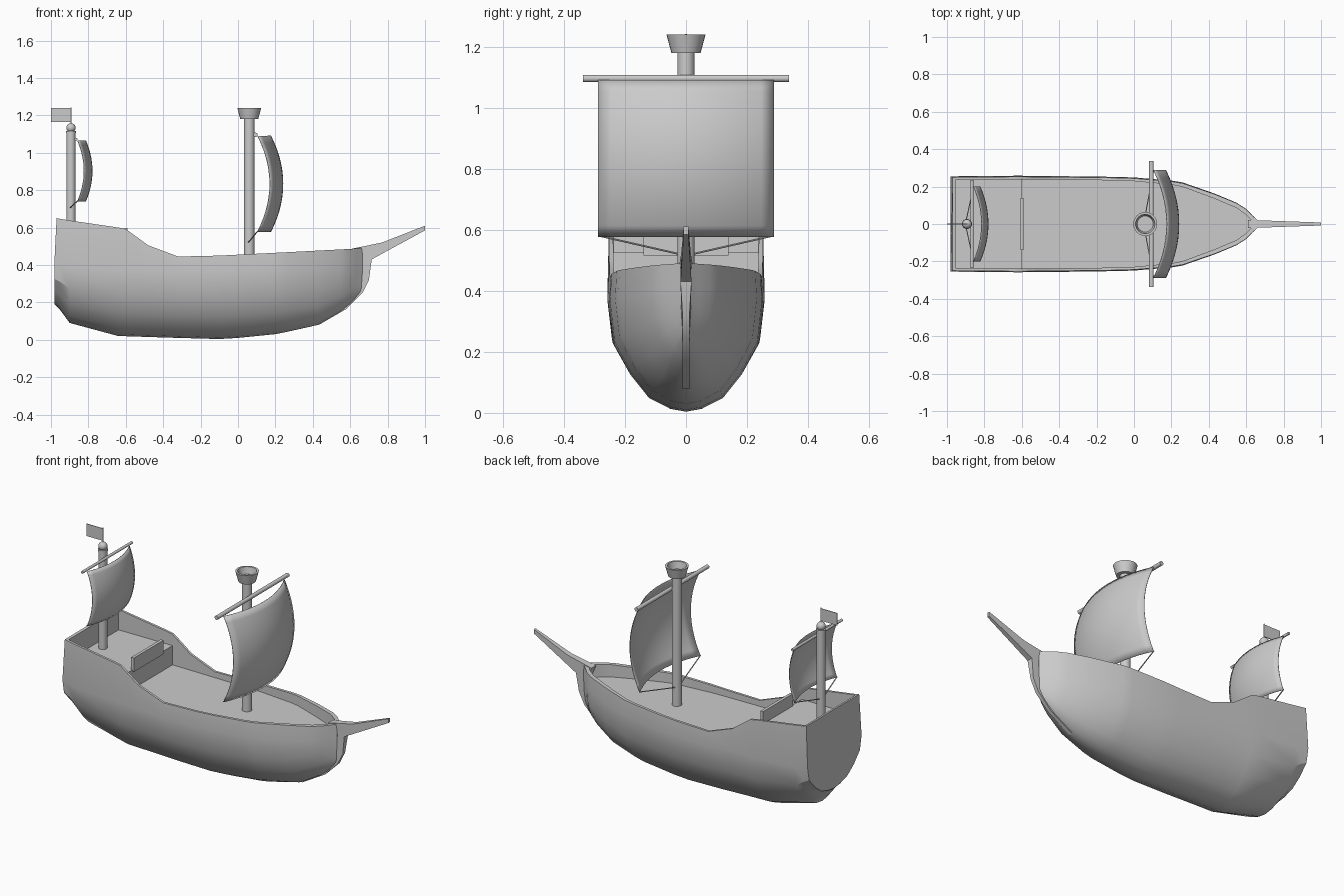
import bpy, bmesh, math
from mathutils import Vector

if "Cube" in bpy.data.objects:
    bpy.data.objects.remove(bpy.data.objects["Cube"])


def finish(name, bm):
    bmesh.ops.recalc_face_normals(bm, faces=bm.faces)
    me = bpy.data.meshes.new(name)
    bm.to_mesh(me)
    bm.free()
    ob = bpy.data.objects.new(name, me)
    bpy.context.collection.objects.link(ob)
    return ob


def rod(name, a, b, r1, r2=None, n=20):
    a, b = Vector(a), Vector(b)
    d = b - a
    bm = bmesh.new()
    bmesh.ops.create_cone(bm, cap_ends=True, segments=n, radius1=r1,
                          radius2=r1 if r2 is None else r2, depth=d.length)
    bm.transform(d.to_track_quat('Z', 'Y').to_matrix().to_4x4())
    bmesh.ops.translate(bm, verts=bm.verts, vec=(a + b) / 2)
    return finish(name, bm)


def box(name, lo, hi):
    lo, hi = Vector(lo), Vector(hi)
    bm = bmesh.new()
    bmesh.ops.create_cube(bm, size=1)
    bmesh.ops.scale(bm, verts=bm.verts, vec=hi - lo)
    bmesh.ops.translate(bm, verts=bm.verts, vec=(lo + hi) / 2)
    return finish(name, bm)


def lathe(name, profile, x, n=24):
    bm = bmesh.new()
    vs = [bm.verts.new((r, 0, z)) for r, z in profile]
    es = [bm.edges.new(p) for p in zip(vs, vs[1:])]
    bmesh.ops.spin(bm, geom=vs + es, cent=(0, 0, 0), axis=(0, 0, 1),
                   angle=math.tau, steps=n, use_duplicate=False)
    bmesh.ops.remove_doubles(bm, verts=bm.verts, dist=1e-5)
    bmesh.ops.translate(bm, verts=bm.verts, vec=(x, 0, 0))
    return finish(name, bm)


# Hull, bulwarks and decks lofted in one: x, keel z, rail z, half beam, wall, deck z
MAIN, AFT = 0.41, 0.525
stations = [
    (-.982, .19, .65, .255, .014, .65), (-.955, .165, .647, .255, .014, .647),
    (-.955, .165, .647, .255, .014, AFT), (-.90, .09, .638, .256, .014, AFT),
    (-.64, .02, .6, .258, .014, AFT), (-.60, .019, .592, .258, .014, AFT),
    (-.60, .019, .592, .258, .014, MAIN), (-.48, .015, .505, .257, .014, MAIN),
    (-.32, .01, .445, .255, .014, MAIN), (-.1, .004, .45, .252, .014, MAIN),
    (0, .01, .455, .249, .015, MAIN), (.2, .03, .465, .232, .017, MAIN),
    (.26, .042, .468, .222, .019, MAIN), (.43, .08, .477, .163, .024, MAIN),
    (.55, .15, .483, .113, .026, MAIN), (.60, .19, .486, .08, .03, MAIN),
    (.635, .225, .488, .044, .03, MAIN), (.635, .225, .488, .044, .03, .488),
    (.665, .255, .492, .016, .01, .492)]
section = [(0, 0), (.2, .02), (.48, .1), (.72, .27), (.94, .5), (1, .8)]

bm = bmesh.new()
rings = []
for i, (x, keel, rail, beam, wall, deck) in enumerate(stations):
    top = min(rail, .46)
    half = [(x, beam * u, keel + f * (top - keel)) for u, f in section]
    xr = x + .012 if i == 0 else x
    yr = beam * .98
    half += [(xr, yr, rail), (xr, yr - wall, rail), (xr, yr - wall, deck), (xr, 0, deck)]
    full = half + [(px, -py, pz) for px, py, pz in half[-2:0:-1]]
    rings.append([bm.verts.new(p) for p in full])
for r, s in zip(rings, rings[1:]):
    for j in range(len(r)):
        k = (j + 1) % len(r)
        bm.faces.new((r[j], r[k], s[k], s[j]))
bm.faces.new(rings[0])
bm.faces.new(rings[-1])
bmesh.ops.remove_doubles(bm, verts=bm.verts, dist=1e-4)
bmesh.ops.dissolve_degenerate(bm, edges=bm.edges, dist=1e-5)
finish("hull", bm)

# Stem post running into the bowsprit
outline = [(.43, .078), (.58, .165), (.665, .25), (.70, .32), (.715, .43), (1, .585),
           (1, .61), (.77, .52), (.61, .487), (.64, .40), (.58, .25)]
bm = bmesh.new()
sides = []
for s in (1, -1):
    vs = []
    for x, z in outline:
        w = .02 - .012 * (x - .66) / .34 if z > .42 else .011
        vs.append(bm.verts.new((x, s * w, z)))
    sides.append(vs)
    bm.faces.new(vs)
n = len(outline)
for j in range(n):
    k = (j + 1) % n
    bm.faces.new((sides[0][j], sides[0][k], sides[1][k], sides[1][j]))
finish("bowsprit_and_stem", bm)

# Rail panel at the front of the aft deck
box("aft_deck_rail", (-.608, -.14, AFT - .01), (-.590, .14, .598))


def sail(name, x, hw, z0, z1, bulge_z, bulge_y, n=14):
    bm = bmesh.new()
    g = []
    for i in range(n + 1):
        v = 2 * i / n - 1
        g.append([])
        for j in range(n + 1):
            u = 2 * j / n - 1
            g[i].append(bm.verts.new((x + bulge_z * (1 - v * v) + bulge_y * (1 - u * u),
                                      hw * u, z0 + (z1 - z0) * (v + 1) / 2)))
    for i in range(n):
        for j in range(n):
            bm.faces.new((g[i][j], g[i][j + 1], g[i + 1][j + 1], g[i + 1][j]))
    ob = finish(name, bm)
    m = ob.modifiers.new("thickness", 'SOLIDIFY')
    m.thickness = .004
    m.offset = 0


def rig(name, mx, r, base, top, yard, sail_args, tie_z):
    # Mast, yard, sail and the two sheet ropes
    rod(name + "_mast", (mx, 0, base - .02), (mx, 0, top), r, n=24)
    yx, yz, yw, yr = yard
    rod(name + "_yard", (yx, -yw, yz), (yx, yw, yz), yr, n=12)
    sail(name + "_sail", *sail_args)
    sx, hw, z0 = sail_args[:3]
    for s in (1, -1):
        rod(f"{name}_rope_{'left' if s > 0 else 'right'}", (sx, s * hw, z0 + .003),
            (mx - .005, s * r * .7, tie_z), .003, n=6)


rig("main", .06, .028, MAIN, 1.19, (.093, 1.096, .337, .012),
    (.105, .287, .578, 1.09, .065, .07), .52)
rig("mizzen", -.893, .024, AFT, 1.115, (-.866, 1.072, .235, .008),
    (-.858, .2, .74, 1.066, .035, .043), .705)

# Crow's nest, hollow on top
lathe("crows_nest", [(0, 1.18), (.048, 1.18), (.064, 1.24), (.052, 1.24), (.043, 1.2), (0, 1.2)], .06)

# Mast cap ball, collar, flagpole and flag
ball = [(.025 * math.sin(t * math.pi / 10), 1.133 - .025 * math.cos(t * math.pi / 10)) for t in range(11)]
lathe("mizzen_cap_ball", ball, -.893)
rod("mizzen_collar", (-.893, 0, 1.105), (-.893, 0, 1.117), .027, n=24)
rod("flagpole", (-.893, 0, 1.14), (-.893, 0, 1.242), .003, n=8)
box("flag", (-1, -.002, 1.165), (-.893, .002, 1.238))

bpy.ops.object.select_all(action='SELECT')
bpy.context.view_layer.objects.active = bpy.data.objects["hull"]
bpy.ops.object.shade_smooth_by_angle(angle=math.radians(32))
